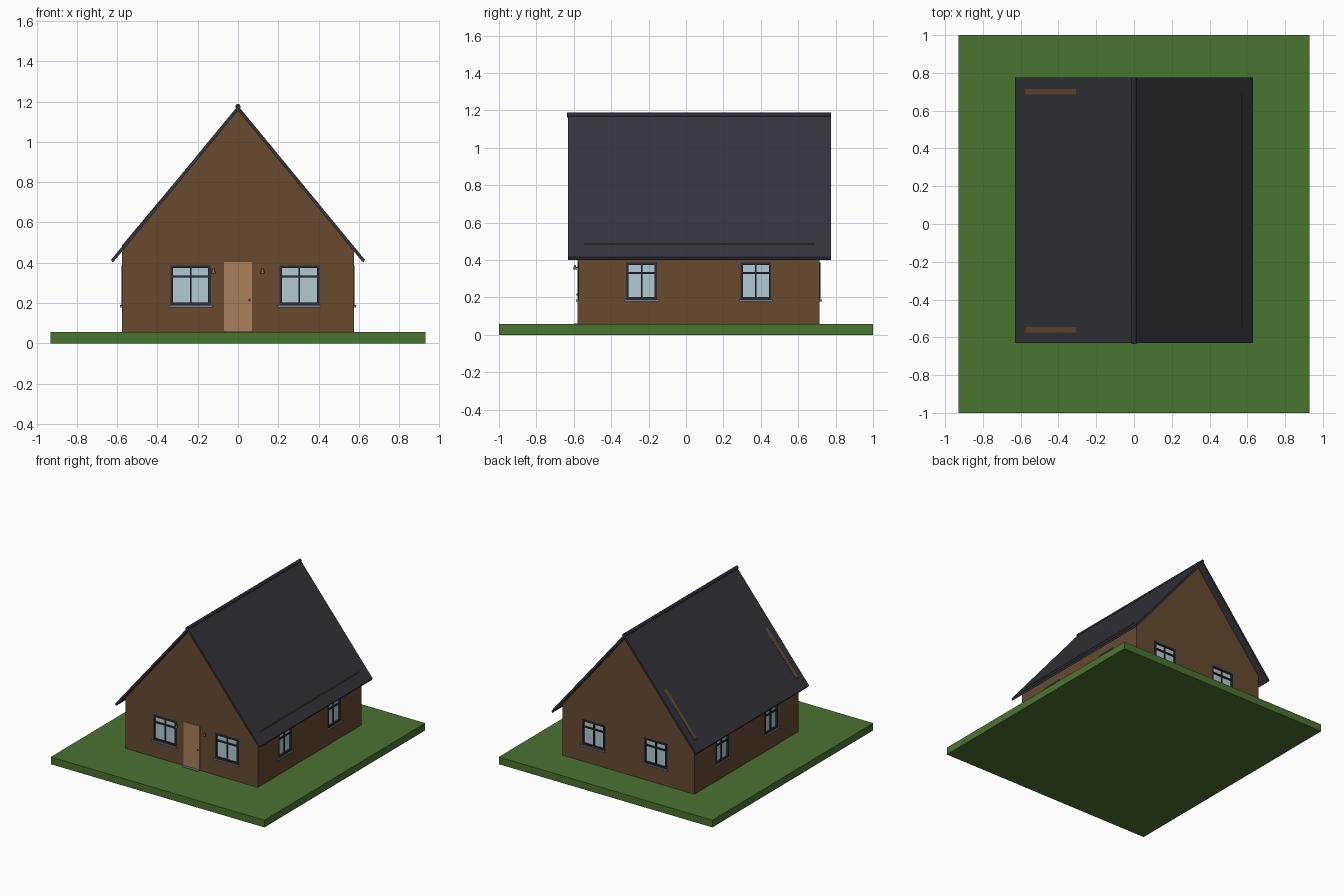
import bpy, bmesh, math
from mathutils import Vector, Matrix

if "Cube" in bpy.data.objects:
    bpy.data.objects.remove(bpy.data.objects["Cube"])


def material(name, rgb):
    lin = [(c / 255 / 12.92) if c / 255 < 0.04045 else ((c / 255 + 0.055) / 1.055) ** 2.4 for c in rgb]
    m = bpy.data.materials.new(name)
    m.diffuse_color = (*lin, 1)
    m.use_nodes = True
    m.node_tree.nodes["Principled BSDF"].inputs["Base Color"].default_value = m.diffuse_color
    return m


GRASS = material("grass green", (74, 115, 48))
WALL = material("brown wall", (103, 74, 48))
ROOF = material("dark slate", (52, 52, 61))
FRAME = material("dark frame", (42, 46, 56))
GLASS = material("pale glass", (178, 202, 211))
DOOR = material("tan door", (170, 128, 90))
STONE = material("grey stone", (128, 134, 142))
BRASS = material("bronze", (120, 95, 72))

X, YF, YB = 0.575, -0.575, 0.715      # outer wall faces
GROUND, THICK = 0.057, 0.03


def finish(name, bm, mat):
    bmesh.ops.recalc_face_normals(bm, faces=bm.faces)
    me = bpy.data.meshes.new(name)
    bm.to_mesh(me)
    bm.free()
    me.materials.append(mat)
    ob = bpy.data.objects.new(name, me)
    bpy.context.collection.objects.link(ob)
    return ob


def box(name, lo, hi, mat):
    bm = bmesh.new()
    lo, hi = Vector(lo), Vector(hi)
    bmesh.ops.create_cube(bm, size=1)
    for v in bm.verts:
        v.co = (lo + hi) / 2 + v.co * (hi - lo)
    return finish(name, bm, mat)


def prism(name, profile, y0, y1, mat):
    """Extrude an (x, z) outline along y."""
    bm = bmesh.new()
    face = bm.faces.new([bm.verts.new((x, y0, z)) for x, z in profile])
    ext = bmesh.ops.extrude_face_region(bm, geom=[face])
    verts = [g for g in ext["geom"] if isinstance(g, bmesh.types.BMVert)]
    bmesh.ops.translate(bm, verts=verts, vec=(0, y1 - y0, 0))
    return finish(name, bm, mat)


def wall_box(name, side, u, d, z, mat):
    """Box on a wall: u along the wall, d outward from its face, z height."""
    axis_x = side in ("left", "right")
    sign = 1 if side in ("right", "back") else -1
    base = {"front": YF, "back": YB, "left": -X, "right": X}[side]
    out = sorted(base + sign * k for k in d)
    if axis_x:
        return box(name, (out[0], u[0], z[0]), (out[1], u[1], z[1]), mat)
    return box(name, (u[0], out[0], z[0]), (u[1], out[1], z[1]), mat)


def cut(target, cutter):
    mod = target.modifiers.new("opening", "BOOLEAN")
    mod.operation, mod.object, mod.solver = "DIFFERENCE", cutter, "EXACT"
    bpy.context.view_layer.objects.active = target
    bpy.ops.object.modifier_apply(modifier=mod.name)
    bpy.data.objects.remove(cutter, do_unlink=True)


# Lawn slab
box("lawn", (-0.93, -1, 0), (0.93, 1, GROUND), GRASS)

# Gable walls and side walls
gable = [(-X, GROUND), (X, GROUND), (X, 0.478), (0, 1.174), (-X, 0.487)]
walls = {
    "front": prism("front_wall", gable, YF, YF + THICK, WALL),
    "back": prism("back_wall", gable, YB - THICK, YB, WALL),
    "left": box("left_wall", (-X, YF + THICK, GROUND), (-X + THICK, YB - THICK, 0.475), WALL),
    "right": box("right_wall", (X - THICK, YF + THICK, GROUND), (X, YB - THICK, 0.487), WALL),
}

# Windows: opening, frame bars, glass and sill
Z0, Z1, BAR = 0.19, 0.387, 0.013


def window(side, c, w, tag):
    a, b = c - w / 2, c + w / 2
    cut(walls[side], wall_box("cutter", side, (a, b), (-0.05, 0.05), (Z0, Z1), WALL))
    n = f"{side}_window_{tag}"
    depth = (-0.026, 0.003)
    for i, (lo, hi) in enumerate([(a, a + BAR), (b - BAR, b)]):
        wall_box(f"{n}_jamb_{i}", side, (lo, hi), depth, (Z0, Z1), FRAME)
    for i, (lo, hi) in enumerate([(Z0, Z0 + BAR), (Z1 - BAR, Z1)]):
        wall_box(f"{n}_rail_{i}", side, (a + BAR, b - BAR), depth, (lo, hi), FRAME)
    wall_box(n + "_transom", side, (a + BAR, b - BAR), (-0.02, 0), (0.326, 0.336), FRAME)
    wall_box(n + "_mullion", side, (c - 0.004, c + 0.004), (-0.02, -0.001), (Z0 + BAR, Z1 - BAR), FRAME)
    wall_box(n + "_glass", side, (a + BAR, b - BAR), (-0.017, -0.011), (Z0 + BAR, Z1 - BAR), GLASS)
    wall_box(n + "_sill", side, (a - 0.008, b + 0.008), (-0.005, 0.012), (0.179, Z0), STONE)


for side in ("front", "back"):
    window(side, -0.235, 0.2, "a")
    window(side, 0.305, 0.2, "b")
for side in ("left", "right"):
    window(side, -0.237, 0.165, "a")
    window(side, 0.373, 0.165, "b")

# Door with its recess, threshold and knob
cut(walls["front"], wall_box("cutter", "front", (-0.07, 0.07), (-0.05, 0.05), (0.05, 0.405), WALL))
wall_box("door", "front", (-0.07, 0.07), (-0.026, 0.004), (GROUND, 0.405), DOOR)
wall_box("threshold", "front", (-0.07, 0.07), (0.004, 0.024), (GROUND - 0.005, GROUND + 0.004), STONE)


def ball(name, loc, r, mat):
    bm = bmesh.new()
    bmesh.ops.create_uvsphere(bm, u_segments=12, v_segments=8, radius=r,
                              matrix=Matrix.Translation(loc))
    return finish(name, bm, mat)


ball("door_knob", (0.057, YF - 0.007, 0.215), 0.005, BRASS)

# Wall lamps either side of the door
for s, side in ((-1, "left"), (1, "right")):
    x = s * 0.122
    wall_box(f"{side}_lamp_arm", "front", (x - 0.003, x + 0.003), (0, 0.018), (0.357, 0.363), BRASS)
    bm = bmesh.new()
    bmesh.ops.create_cone(bm, cap_ends=True, segments=12, radius1=0.011, radius2=0.004, depth=0.024,
                          matrix=Matrix.Translation((x, YF - 0.019, 0.36)))
    finish(f"{side}_lamp_shade", bm, BRASS)

# Roof slopes and ridge roll
for s, side in ((-1, "left"), (1, "right")):
    prism(f"{side}_roof", [(0, 1.18), (s * 0.63, 0.415), (s * 0.622, 0.4), (0, 1.155)], -0.63, 0.775, ROOF)

bm = bmesh.new()
bmesh.ops.create_cone(bm, cap_ends=True, segments=16, radius1=0.013, radius2=0.013, depth=1.41,
                      matrix=Matrix.Translation((0, 0.07, 1.175)) @ Matrix.Rotation(math.pi / 2, 4, "X"))
ridge = finish("ridge_roll", bm, FRAME)
bpy.ops.object.select_all(action="DESELECT")
ridge.select_set(True)
bpy.context.view_layer.objects.active = ridge
bpy.ops.object.shade_smooth_by_angle()
